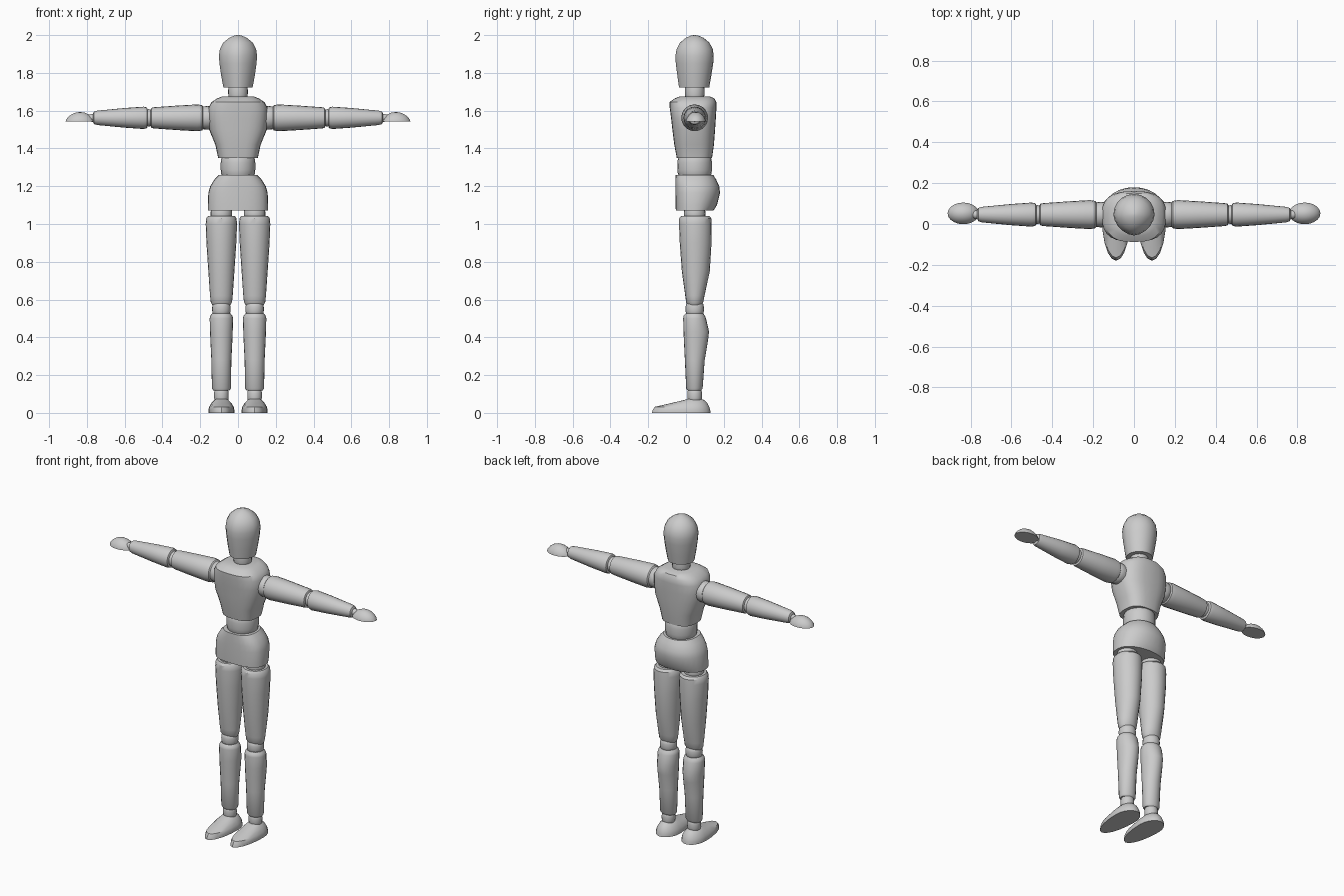
import bpy, bmesh, math

CY = 0.046      # depth of the body axis
LEG_X = 0.088   # leg centre line
ARM_Z = 1.562   # arm centre line

wood = bpy.data.materials.new("plain grey")
wood.diffuse_color = (0.6, 0.6, 0.6, 1)


def loft(name, rings, cx=0.0, cy=CY, sides=20, nf=2.0, nb=2.0, axis="Z", angle=35):
    """Skin rings (t, half width, front extent, back extent) along an axis.
    nf / nb are the superellipse exponents of the front and back halves."""
    bm = bmesh.new()
    loops = []
    for t, a, f, b in rings:
        loop = []
        for i in range(sides):
            ang = 2 * math.pi * i / sides
            c, s = math.cos(ang), math.sin(ang)
            n = nf if s < 0 else nb
            u = math.copysign(abs(c) ** (2 / n), c) * a
            v = math.copysign(abs(s) ** (2 / n), s) * (f if s < 0 else b)
            co = (cx + u, cy + v, t) if axis == "Z" else (t, cy + v, ARM_Z + u)
            loop.append(bm.verts.new(co))
        loops.append(loop)
    for lo, hi in zip(loops, loops[1:]):
        for i in range(sides):
            j = (i + 1) % sides
            bm.faces.new((lo[i], lo[j], hi[j], hi[i]))
    bm.faces.new(loops[0][::-1])
    bm.faces.new(loops[-1])
    bmesh.ops.recalc_face_normals(bm, faces=bm.faces)
    me = bpy.data.meshes.new(name)
    bm.to_mesh(me)
    bm.free()
    me.materials.append(wood)
    ob = bpy.data.objects.new(name, me)
    bpy.context.collection.objects.link(ob)
    bpy.ops.object.select_all(action="DESELECT")
    ob.select_set(True)
    bpy.context.view_layer.objects.active = ob
    bpy.ops.object.shade_smooth_by_angle(angle=math.radians(angle))
    return ob


def turned(name, profile, **kw):
    """Round part from (t, radius) points."""
    return loft(name, [(t, r, r, r) for t, r in profile], **kw)


def ball(name, lo, hi, r, end, **kw):
    """Barrel-shaped joint between lo and hi."""
    mid = (lo + hi) / 2
    h = (hi - lo) / 2
    return turned(name, [(mid + h * k, end + (r - end) * math.sqrt(1 - k * k))
                         for k in (-1, -0.7, -0.35, 0, 0.35, 0.7, 1)], **kw)


# Head: egg with a slightly ridged face
loft("head", [(1.722, .077, .083, .077), (1.78, .088, .091, .087),
              (1.85, .098, .100, .098), (1.89, .101, .102, .101),
              (1.925, .096, .096, .096), (1.96, .078, .078, .078),
              (1.985, .048, .048, .048), (1.997, .02, .02, .02),
              (2.0, .004, .004, .004)], nf=1.75)
ball("neck", 1.66, 1.74, .052, .045)

# Torso, waist and hips
loft("torso", [(1.350, .105, .095, .092), (1.42, .120, .108, .102),
               (1.50, .153, .118, .108), (1.56, .158, .125, .112),
               (1.615, .157, .132, .115), (1.645, .140, .134, .115),
               (1.665, .110, .105, .105), (1.675, .085, .080, .080)],
     nf=2.9, nb=2.6, sides=28)
ball("waist", 1.25, 1.36, .092, .082)
loft("hips", [(1.072, .160, .100, .100), (1.10, .160, .101, .118),
              (1.165, .157, .102, .134), (1.20, .147, .102, .130),
              (1.235, .125, .102, .114), (1.26, .100, .101, .098)],
     nf=2.7, nb=2.1, sides=28)

for side, label in ((1, "left"), (-1, "right")):
    x = side * LEG_X

    # Leg
    ball(label + "_hip_joint", 1.02, 1.09, .057, .045, cx=x)
    loft(label + "_thigh", [(.570, .047, .036, .036), (.585, .056, .045, .045),
                            (.62, .060, .050, .052), (.75, .069, .068, .080),
                            (.90, .079, .079, .089), (1.00, .083, .083, .090),
                            (1.03, .080, .082, .088), (1.043, .070, .072, .076)],
         cx=x)
    ball(label + "_knee", .515, .585, .049, .038, cx=x)
    loft(label + "_shin", [(.118, .043, .038, .034), (.130, .050, .045, .042),
                           (.28, .053, .052, .053), (.38, .058, .057, .070),
                           (.43, .060, .059, .076), (.50, .062, .061, .060),
                           (.515, .058, .059, .054), (.527, .048, .048, .045)],
         cx=x)
    ball(label + "_ankle", .06, .125, .039, .032, cx=x)
    loft(label + "_foot", [(0, .069, .210, .100), (.015, .069, .207, .098),
                           (.032, .065, .195, .093), (.052, .053, .108, .082),
                           (.068, .038, .040, .066), (.076, .022, .018, .045)],
         cx=x, cy=.03)

    # Arm
    def arm(pts):
        return [(side * t, r) for t, r in pts]
    turned(label + "_shoulder", arm([(.13, .058), (.16, .063), (.185, .060),
                                     (.205, .045)]), axis="X")
    turned(label + "_upper_arm", arm([(.180, .055), (.190, .067), (.215, .071),
                                      (.32, .065), (.445, .056), (.458, .053),
                                      (.463, .043)]), axis="X")
    turned(label + "_elbow", arm([(.45, .040), (.472, .046), (.495, .040)]),
           axis="X")
    turned(label + "_forearm", arm([(.478, .046), (.483, .055), (.50, .059),
                                    (.60, .052), (.745, .038), (.762, .033),
                                    (.768, .022)]), axis="X")
    turned(label + "_wrist", arm([(.755, .020), (.775, .021), (.79, .016)]),
           axis="X")
    # Hand: flat palm, domed back
    loft(label + "_hand", [(1.543, .077, .053, .053), (1.552, .074, .052, .052),
                           (1.567, .063, .044, .044), (1.580, .046, .033, .033),
                           (1.589, .025, .019, .019), (1.592, .006, .005, .005)],
         cx=side * .836, cy=.052)
